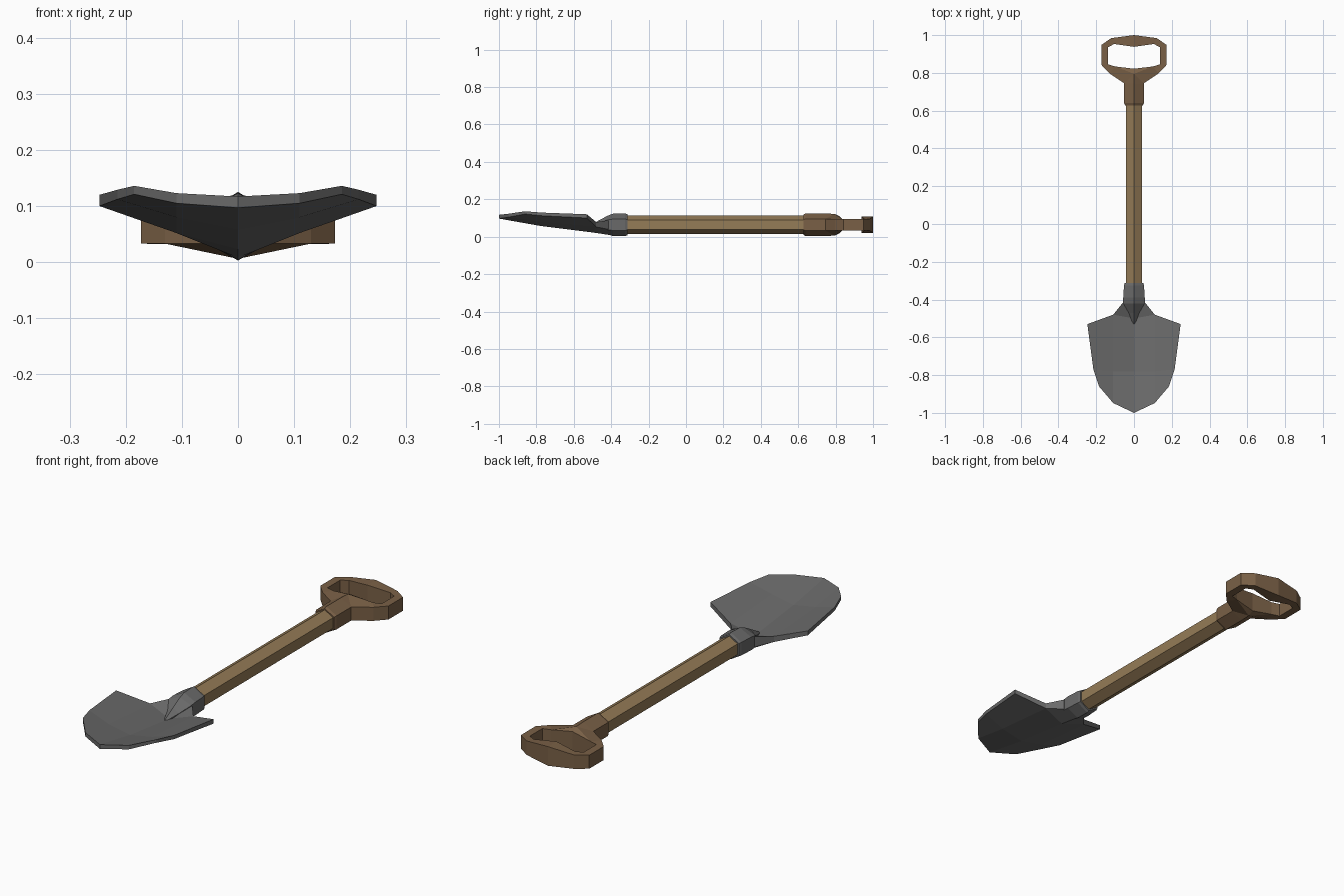
import bpy, bmesh

if "Cube" in bpy.data.objects:
    bpy.data.objects.remove(bpy.data.objects["Cube"])

ZC = 0.064  # height of the shaft axis


def material(name, rgb):
    m = bpy.data.materials.new(name)
    m.diffuse_color = (*rgb, 1)
    m.use_nodes = True
    m.node_tree.nodes["Principled BSDF"].inputs["Base Color"].default_value = m.diffuse_color
    return m


METAL = material("grey steel", (0.145, 0.145, 0.145))
WOOD = material("light wood", (0.30, 0.20, 0.095))
GRIP = material("dark wood", (0.195, 0.118, 0.062))


def slab(name, pts, faces, mat):
    """Right half from plan points (x, y, z_low, z_high), closed at its rim, mirrored over x = 0."""
    bm = bmesh.new()
    low = [bm.verts.new((x, y, a)) for x, y, a, b in pts]
    top = [bm.verts.new((x, y, b)) for x, y, a, b in pts]
    count = {}
    for f in faces:
        bm.faces.new([top[i] for i in f])
        bm.faces.new([low[i] for i in reversed(f)])
        for i, j in zip(f, f[1:] + f[:1]):
            count.setdefault(frozenset((i, j)), []).append((i, j))
    for uses in count.values():
        i, j = uses[0]
        if len(uses) == 1 and not (pts[i][0] == 0 and pts[j][0] == 0):
            bm.faces.new((low[i], low[j], top[j], top[i]))
    dup = bmesh.ops.duplicate(bm, geom=bm.verts[:] + bm.edges[:] + bm.faces[:])
    for v in dup["geom"]:
        if isinstance(v, bmesh.types.BMVert):
            v.co.x *= -1
    bmesh.ops.remove_doubles(bm, verts=bm.verts[:], dist=1e-5)
    bmesh.ops.recalc_face_normals(bm, faces=bm.faces[:])
    me = bpy.data.meshes.new(name)
    bm.to_mesh(me)
    bm.free()
    me.materials.append(mat)
    ob = bpy.data.objects.new(name, me)
    bpy.context.collection.objects.link(ob)
    return ob


def grid(rows, cols):
    return [[r * cols + c, r * cols + c + 1, (r + 1) * cols + c + 1, (r + 1) * cols + c]
            for r in range(rows - 1) for c in range(cols - 1)]


def hex_loft(name, rings, mat):
    """Six-sided loft along y from (y, radius) rings, ridge on top."""
    pts = []
    for y, r in rings:
        pts += [(0, y, ZC - r, ZC + r), (r * 0.866, y, ZC - r / 2, ZC + r / 2)]
    return slab(name, pts, grid(len(rings), 2), mat)


# shaft
hex_loft("shaft", [(-0.40, 0.049), (0.66, 0.049)], WOOD)

# blade: dished plate, rows from tip to shoulders
blade = [(0, -1.0, .097, .117), (.11, -.948, .105, .123), (.185, -.86, .121, .136),
         (0, -.78, .058, .078), (.11, -.78, .080, .098), (.215, -.77, .112, .129),
         (0, -.50, .023, .045), (.11, -.48, .052, .078), (.247, -.53, .100, .120),
         (0, -.40, .008, .060), (.058, -.415, .040, .088)]
slab("blade", blade, grid(3, 3) + [[6, 7, 10, 9]], METAL)

# socket: collar that runs out as a wedge onto the blade
socket = [(0, -.535, .035, .047), (.006, -.53, .035, .047),
          (0, -.47, .025, .085), (.028, -.47, .035, .064),
          (0, -.42, .012, .112), (.057, -.42, .036, .090),
          (0, -.39, .004, .123), (.057, -.39, .034, .094),
          (0, -.325, .003, .125), (.053, -.325, .034, .094),
          (0, -.313, .008, .120), (.049, -.313, .036, .092)]
slab("socket", socket, grid(6, 2), METAL)

# grip: collar flaring into a D-shaped loop (x, y, half height)
plan = [(0, 1.0, .044), (0, .938, .044), (.12, .984, .032), (.105, .953, .032),
        (.173, .948, .031), (.137, .936, .031), (.173, .843, .031), (.137, .845, .031),
        (.13, .797, .031), (.10, .834, .031),
        (0, .822, .045), (0, .795, .058), (.052, .745, .031), (0, .745, .060),
        (.052, .64, .031), (0, .64, .060), (.047, .628, .028), (0, .628, .055)]
loop = [[i, i + 2, i + 3, i + 1] for i in (0, 2, 4, 6)]
flare = [[9, 8, 12, 11], [10, 9, 11], [11, 12, 13], [13, 12, 14, 15], [15, 14, 16, 17]]
slab("grip", [(x, y, ZC - h, ZC + h) for x, y, h in plan], loop + flare, GRIP)
